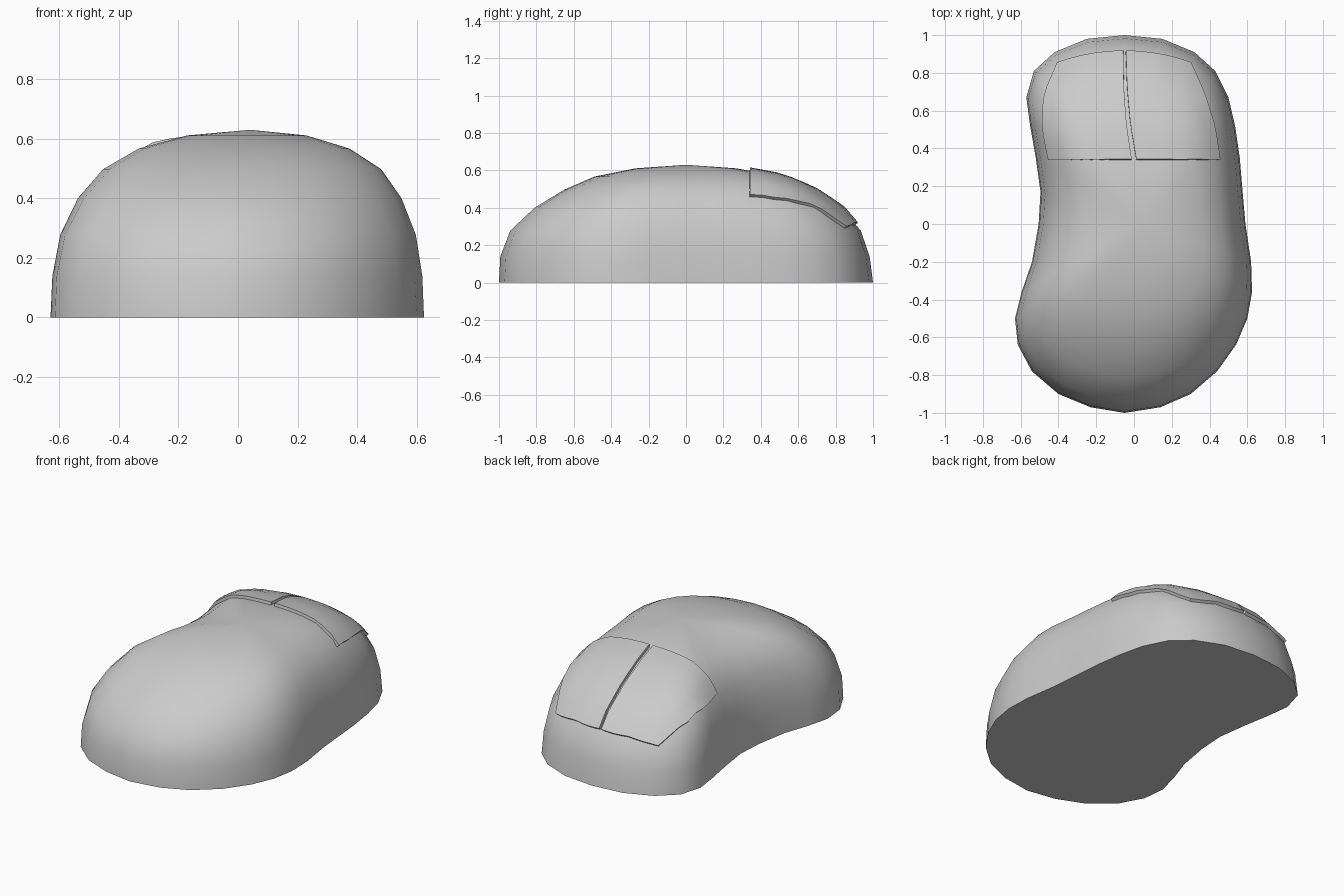
import bpy, bmesh, math
from mathutils import Vector
from mathutils.bvhtree import BVHTree

cube = bpy.data.objects.get("Cube")
if cube:
    bpy.data.objects.remove(cube, do_unlink=True)

grey = bpy.data.materials.new("matte grey")
grey.use_nodes = True
colour = (0.6, 0.6, 0.6, 1)
grey.diffuse_color = colour
grey.node_tree.nodes["Principled BSDF"].inputs["Base Color"].default_value = colour

HEIGHT, CENTRE_X = 0.63, 0.04


def finish(bm, name):
    mesh = bpy.data.meshes.new(name)
    bm.to_mesh(mesh)
    bm.free()
    mesh.materials.append(grey)
    obj = bpy.data.objects.new(name, mesh)
    bpy.context.collection.objects.link(obj)
    bpy.ops.object.select_all(action="DESELECT")
    obj.select_set(True)
    bpy.context.view_layer.objects.active = obj
    bpy.ops.object.shade_smooth_by_angle(angle=math.radians(40))
    return obj


# Kidney-shaped footprint: y, right edge, left edge
footprint = [
    (-0.97, -0.23, 0.14), (-0.90, -0.40, 0.30), (-0.78, -0.54, 0.44),
    (-0.64, -0.615, 0.54), (-0.50, -0.63, 0.60), (-0.36, -0.595, 0.625),
    (-0.20, -0.54, 0.62), (0.0, -0.505, 0.59), (0.17, -0.495, 0.575),
    (0.35, -0.52, 0.56), (0.52, -0.55, 0.535), (0.67, -0.57, 0.50),
    (0.81, -0.53, 0.43), (0.91, -0.42, 0.32), (0.98, -0.25, 0.15),
]
outline = [(-0.05, -1.0)] + [(l, y) for y, r, l in footprint]
outline += [(-0.05, 1.0)] + [(r, y) for y, r, l in reversed(footprint)]

# Dome rings: height share, then footprint scale at front, sides and back
rings = [
    (0, 1, 1, 1), (0.22, 0.993, 0.99, 0.982), (0.44, 0.94, 0.955, 0.935),
    (0.635, 0.81, 0.88, 0.83), (0.79, 0.65, 0.765, 0.68),
    (0.90, 0.49, 0.58, 0.51), (0.97, 0.27, 0.33, 0.27),
]

# Body shell
bm = bmesh.new()
loops = []
for level, front, side, back in rings:
    loop = []
    for x, y in outline:
        end = back if y > 0 else front
        s = side + (end - side) * y * y
        loop.append(bm.verts.new((CENTRE_X + (x - CENTRE_X) * s, y * s, level * HEIGHT)))
    loops.append(loop)
count = len(outline)
for low, high in zip(loops, loops[1:]):
    for i in range(count):
        j = (i + 1) % count
        bm.faces.new((low[i], low[j], high[j], high[i]))
apex = bm.verts.new((CENTRE_X, 0, HEIGHT))
for i in range(count):
    bm.faces.new((loops[-1][i], loops[-1][(i + 1) % count], apex))
bm.faces.new(loops[0])
bmesh.ops.recalc_face_normals(bm, faces=bm.faces)
surface = BVHTree.FromBMesh(bm)
finish(bm, "mouse_body")


def follow(points, v):
    """Interpolate evenly spaced values."""
    k = min(int(v * (len(points) - 1)), len(points) - 2)
    f = v * (len(points) - 1) - k
    return points[k] + (points[k + 1] - points[k]) * f


def button(name, sign, outer_edge):
    """Raised plate draped over the body, split by a narrow seam."""
    n = 8
    bm = bmesh.new()
    grid = []
    for a in range(n + 1):
        v = a / n
        inner = follow([0.0, -0.03, -0.045, -0.05], v) + sign * (0.012 - 0.006 * v)
        outer = follow(outer_edge, v)
        row = []
        for b in range(n + 1):
            u = b / n
            x = inner + (outer - inner) * u
            y = 0.34 + v * (0.565 - 0.06 * u * u)
            hit = surface.ray_cast(Vector((x, y, 2)), Vector((0, 0, -1)))[0]
            row.append(bm.verts.new(hit))
        grid.append(row)
    for a in range(n):
        for b in range(n):
            bm.faces.new((grid[a][b], grid[a][b + 1], grid[a + 1][b + 1], grid[a + 1][b]))
    if sign < 0:
        bmesh.ops.reverse_faces(bm, faces=bm.faces)
    obj = finish(bm, name)
    solid = obj.modifiers.new("thickness", "SOLIDIFY")
    solid.thickness = 0.036
    solid.offset = 0
    bpy.ops.object.modifier_apply(modifier=solid.name)
    bpy.ops.object.shade_smooth_by_angle(angle=math.radians(40))


# Click buttons
button("left_button", 1, [0.445, 0.42, 0.37, 0.295])
button("right_button", -1, [-0.44, -0.475, -0.47, -0.40])
